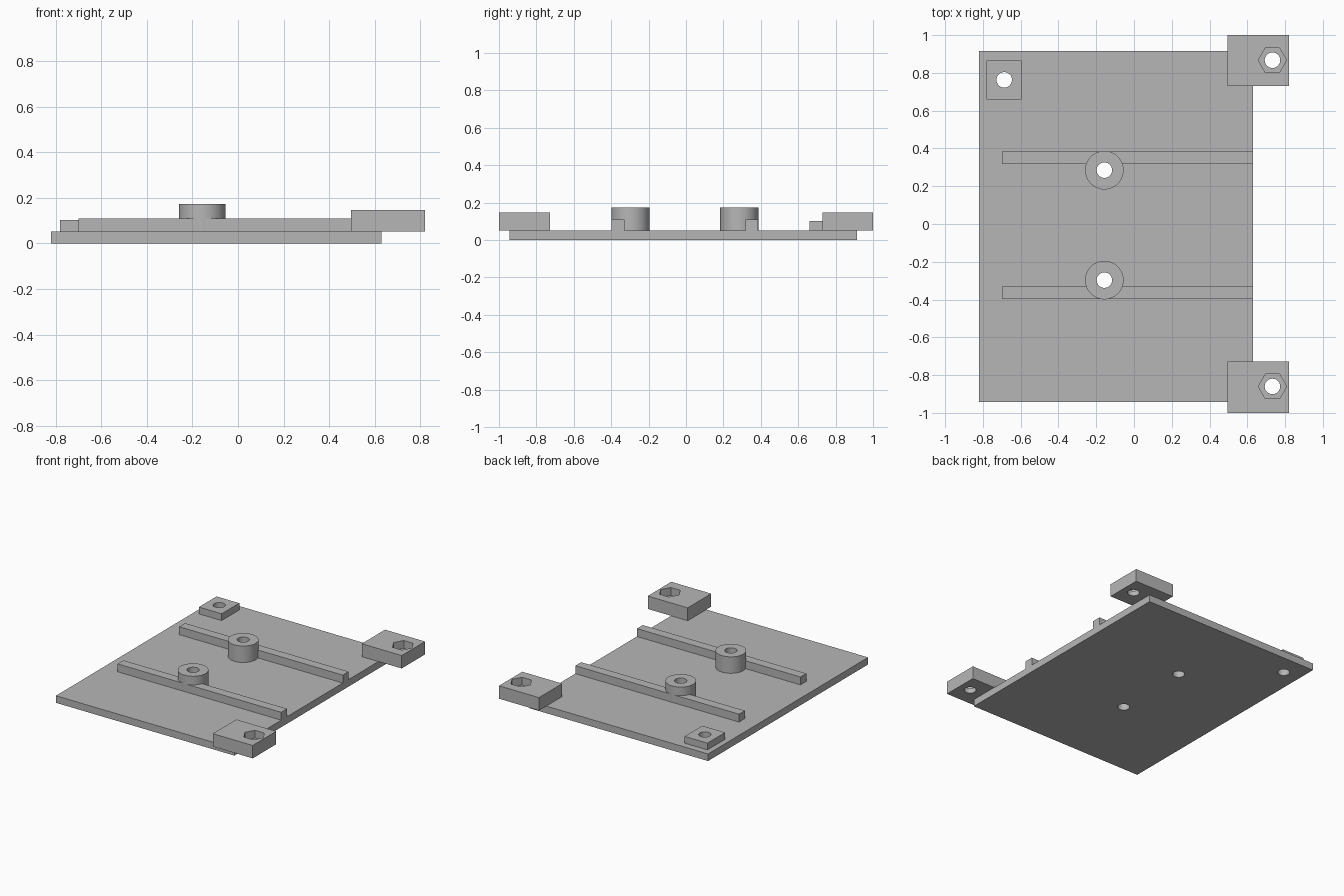
import bpy
import math

default = bpy.data.objects.get("Cube")
if default:
    bpy.data.objects.remove(default, do_unlink=True)

grey = bpy.data.materials.new("plain_grey")
grey.use_nodes = True
colour = (0.47, 0.47, 0.47, 1)
grey.diffuse_color = colour
grey.node_tree.nodes["Principled BSDF"].inputs["Base Color"].default_value = colour

DECK = 0.052      # top of the base plate
HOLE = 0.041      # screw hole radius


def block(name, x0, x1, y0, y1, z0, z1):
    bpy.ops.mesh.primitive_cube_add(size=1)
    ob = bpy.context.object
    ob.name = name
    for v in ob.data.vertices:
        v.co = (x1 if v.co.x > 0 else x0,
                y1 if v.co.y > 0 else y0,
                z1 if v.co.z > 0 else z0)
    ob.data.materials.append(grey)
    return ob


def prism(name, x, y, radius, z0, z1, sides=48):
    # Vertices point along x so hexagons have flats facing y
    bpy.ops.mesh.primitive_cylinder_add(vertices=sides, radius=radius, depth=z1 - z0,
                                        location=(x, y, (z0 + z1) / 2),
                                        rotation=(0, 0, math.pi / 2))
    ob = bpy.context.object
    ob.name = name
    bpy.ops.object.transform_apply(location=True, rotation=True, scale=True)
    ob.data.materials.append(grey)
    return ob


def cut(ob, cutters):
    for cutter in cutters:
        mod = ob.modifiers.new("cut", "BOOLEAN")
        mod.operation = "DIFFERENCE"
        mod.solver = "EXACT"
        mod.object = cutter
    graph = bpy.context.evaluated_depsgraph_get()
    mesh = bpy.data.meshes.new_from_object(ob.evaluated_get(graph))
    ob.modifiers.clear()
    ob.data = mesh


# Base plate with the corner pad
plate = block("base_plate", -0.82, 0.63, -0.943, 0.915, 0, DECK)
pad = block("corner_pad", -0.78, -0.595, 0.66, 0.865, DECK, 0.102)
pad_drill = prism("pad_drill", -0.687, 0.763, HOLE, -0.1, 0.3)
drills = [pad_drill]
cut(pad, [pad_drill])
parts = [plate, pad]

# Rails and round bosses, one pair at each end
for side, rail_y, boss_y in (("back", 0.317, 0.285), ("front", -0.398, -0.297)):
    rail = block(side + "_rail", -0.70, 0.63, rail_y, rail_y + 0.068, DECK, 0.11)
    boss = prism(side + "_boss", -0.157, boss_y, 0.102, DECK, 0.173)
    drill = prism(side + "_drill", -0.157, boss_y, HOLE, -0.1, 0.3)
    cut(rail, [drill])
    cut(boss, [drill])
    drills.append(drill)
    parts += [rail, boss]

cut(plate, drills)

# Overhanging mounting lugs with hexagonal nut pockets
for side, y0, y1, hole_y in (("back", 0.73, 1.0, 0.867), ("front", -1.0, -0.727, -0.86)):
    lug = block(side + "_lug", 0.495, 0.82, y0, y1, DECK, 0.147)
    drill = prism(side + "_lug_drill", 0.733, hole_y, HOLE, -0.1, 0.3)
    pocket = prism(side + "_nut_pocket", 0.733, hole_y, 0.075, 0.09, 0.3, 6)
    cut(lug, [drill, pocket])
    drills += [drill, pocket]
    parts.append(lug)

# Remove the cutters and smooth the round walls
for cutter in drills:
    bpy.data.objects.remove(cutter, do_unlink=True)
for part in parts:
    bpy.ops.object.select_all(action="DESELECT")
    part.select_set(True)
    bpy.context.view_layer.objects.active = part
    bpy.ops.object.shade_smooth_by_angle(angle=math.radians(30))
